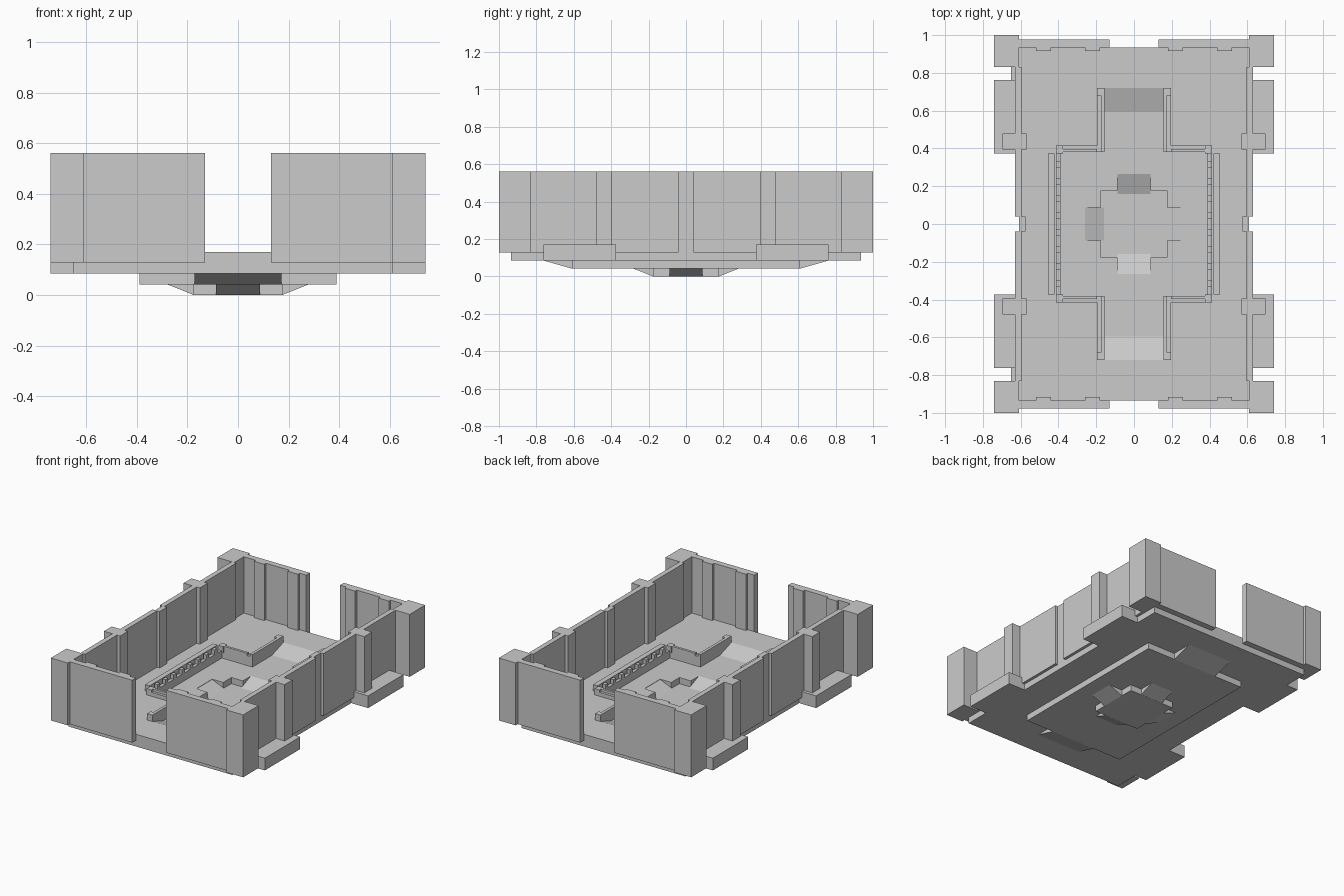
import bpy, bmesh
from mathutils import Matrix, Vector
from math import pi

if "Cube" in bpy.data.objects:
    bpy.data.objects.remove(bpy.data.objects["Cube"])


def finish(name, bm):
    bmesh.ops.recalc_face_normals(bm, faces=bm.faces[:])
    me = bpy.data.meshes.new(name)
    bm.to_mesh(me)
    bm.free()
    ob = bpy.data.objects.new(name, me)
    bpy.context.collection.objects.link(ob)
    return ob


def boxes(name, specs, mx=True, my=True):
    """Boxes (x0, x1, y0, y1, z0, z1), mirrored across x and/or y."""
    bm = bmesh.new()
    for x0, x1, y0, y1, z0, z1 in specs:
        for sx in ((1, -1) if mx else (1,)):
            for sy in ((1, -1) if my else (1,)):
                c = (sx * (x0 + x1) / 2, sy * (y0 + y1) / 2, (z0 + z1) / 2)
                m = Matrix.Translation(c) @ Matrix.Diagonal((x1 - x0, y1 - y0, z1 - z0, 1))
                bmesh.ops.create_cube(bm, size=1, matrix=m)
    return finish(name, bm)


def four_way(q):
    """Closed loop from the outline of one quarter."""
    return (q + [(-x, y) for x, y in reversed(q)] + [(-x, -y) for x, y in q]
            + [(x, -y) for x, y in reversed(q)])


def slab(name, z0, z1, outer, hole=None):
    bm = bmesh.new()
    for q in (outer, hole):
        if q:
            vs = [bm.verts.new((x, y, z0)) for x, y in four_way(q)]
            for a, b in zip(vs, vs[1:] + vs[:1]):
                bm.edges.new((a, b))
    bmesh.ops.triangle_fill(bm, edges=bm.edges[:], use_beauty=True, normal=(0, 0, 1))
    ext = bmesh.ops.extrude_face_region(bm, geom=bm.faces[:], use_keep_orig=True)
    top = [v for v in ext["geom"] if isinstance(v, bmesh.types.BMVert)]
    bmesh.ops.translate(bm, verts=top, vec=(0, 0, z1 - z0))
    return finish(name, bm)


def ramps(name, profile, half, turns):
    """Extrude a y-z profile across x, then copy it around the centre."""
    bm = bmesh.new()
    for t in turns:
        rot = Matrix.Rotation(t * pi / 2, 3, 'Z')
        f = bm.faces.new([bm.verts.new(rot @ Vector((-half, y, z))) for y, z in profile])
        ext = bmesh.ops.extrude_face_region(bm, geom=[f], use_keep_orig=True)
        vs = [v for v in ext["geom"] if isinstance(v, bmesh.types.BMVert)]
        bmesh.ops.translate(bm, verts=vs, vec=rot @ Vector((2 * half, 0, 0)))
    return finish(name, bm)


# Floor heights: each level is two steps thick and one step lower than the last
A, B, C, D = 0.042, 0.085, 0.128, 0.17

# Three floor levels, stepping down to the centre
slab("upper_floor", B, D, [(0.61, 0.935)],
     [(0.39, 0.38), (0.155, 0.38), (0.155, 0.72)])
slab("middle_floor", A, C, [(0.39, 0.61)],
     [(0.26, 0.087), (0.175, 0.087), (0.175, 0.177), (0.087, 0.177), (0.087, 0.265)])
slab("pit_floor", 0, B, [(0.175, 0.177)])

# Ramps between the levels
ramps("entry_ramps", [(0.72, D), (0.595, C), (0.61, A), (0.76, B)], 0.172, (0, 2))
ramps("pit_ramps", [(0.265, C), (0.16, B), (0.175, 0), (0.28, A)], 0.087, range(4))

# Outer walls
Z0, Z1 = C, 0.562
boxes("end_walls", [(0.13, 0.61, 0.935, 0.977, Z0, Z1),
                    (0.18, 0.26, 0.917, 0.935, D, Z1),
                    (0.44, 0.52, 0.917, 0.935, D, Z1)])
boxes("corner_columns", [(0.61, 0.74, 0.83, 1.0, Z0, Z1)])
boxes("side_walls", [(0.595, 0.63, 0.04, 0.83, Z0, Z1)])
boxes("side_wall_centres", [(0.575, 0.61, -0.04, 0.04, D, Z1)], my=False)
boxes("side_pillars", [(0.57, 0.695, 0.395, 0.48, D, Z1)])
boxes("side_ledges", [(0.61, 0.74, 0.373, 0.762, B, D)])
boxes("left_slab_edge", [(-0.65, -0.61, 0.762, 0.935, B, C)], mx=False)

# Low railings around the sunken floor
R, L = 0.214, 0.197
boxes("ramp_railings", [(0.155, 0.175, 0.38, 0.68, D, R),
                        (0.175, 0.195, 0.38, 0.68, D, L),
                        (0.155, 0.195, 0.68, 0.72, D, R)])
boxes("cross_railings", [(0.195, 0.375, 0.38, 0.397, D, R),
                         (0.195, 0.375, 0.397, 0.415, D, L),
                         (0.375, 0.413, 0.373, 0.415, D, R)])
boxes("side_railings", [(0.42, 0.455, -0.373, 0.373, D, R),
                        (0.39, 0.413, -0.373, 0.373, D, 0.182)], my=False)
boxes("side_balusters", [(0.39, 0.413, i * 0.09 - 0.33, i * 0.09 - 0.3, 0.182, R)
                         for i in range(8)], my=False)
